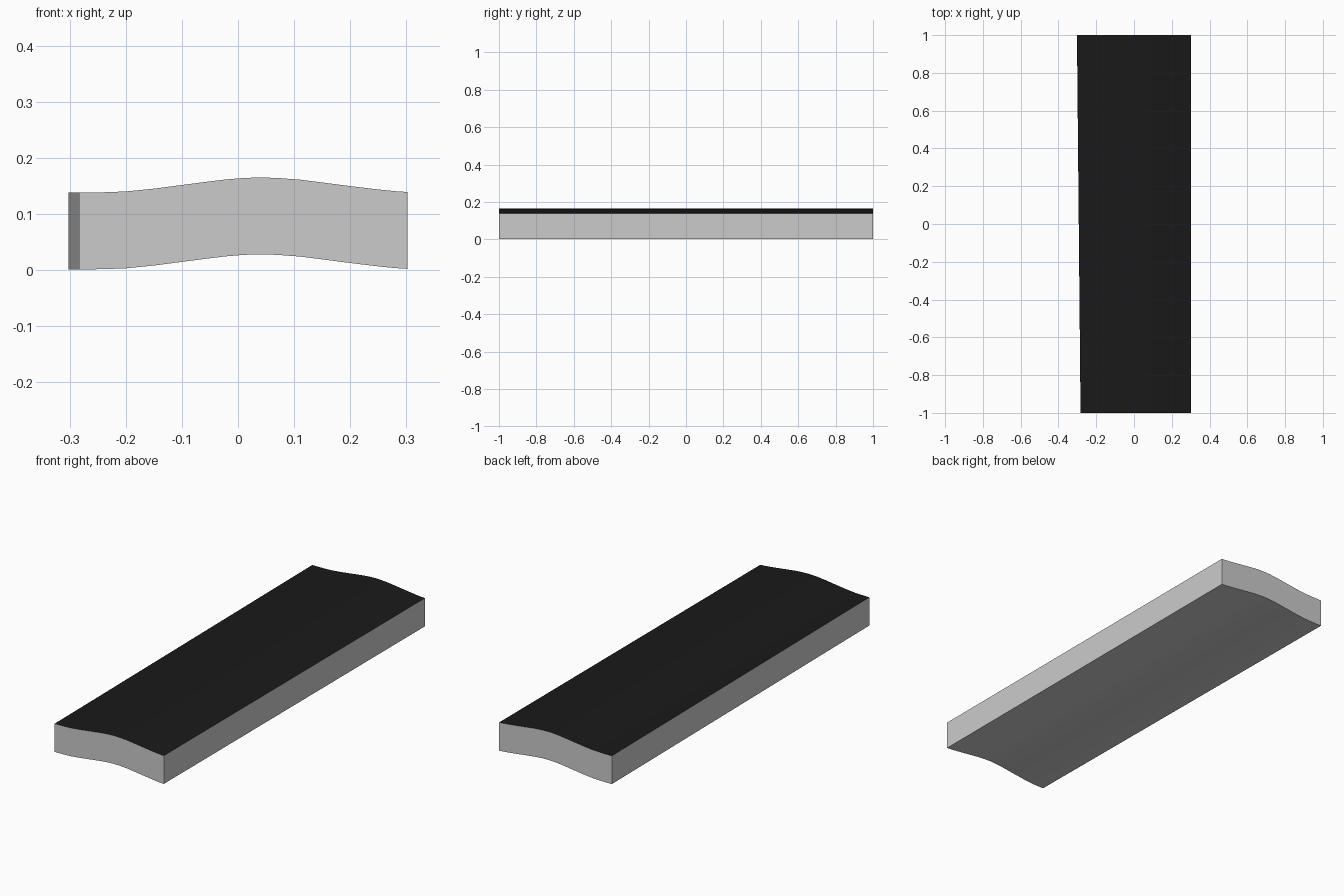
import bpy, bmesh

if "Cube" in bpy.data.objects:
    bpy.data.objects.remove(bpy.data.objects["Cube"])

THICK = 0.137
LEFT_BACK, LEFT_FRONT = -0.302, -0.283

# Wavy top profile (x, z); the underside repeats it lower down
profile = [(-0.302, 0.138), (-0.24, 0.1385), (-0.2, 0.140), (-0.15, 0.145),
           (-0.1, 0.1515), (-0.05, 0.158), (-0.02, 0.1615), (0.01, 0.164),
           (0.04, 0.165), (0.07, 0.164), (0.11, 0.161), (0.15, 0.156),
           (0.2, 0.1495), (0.25, 0.1435), (0.28, 0.1405), (0.302, 0.139)]


def row(bm, y, left, drop):
    """One profile line across the slab, with the left end trimmed to its taper."""
    return [bm.verts.new((max(x, left), y, z - drop)) for x, z in profile]


bm = bmesh.new()
top_f, top_b = row(bm, -1, LEFT_FRONT, 0), row(bm, 1, LEFT_BACK, 0)
bot_f, bot_b = row(bm, -1, LEFT_FRONT, THICK), row(bm, 1, LEFT_BACK, THICK)

# Top and underside strips
for i in range(len(profile) - 1):
    face = bm.faces.new((top_f[i], top_f[i + 1], top_b[i + 1], top_b[i]))
    face.material_index = 1
    bm.faces.new((bot_f[i], bot_b[i], bot_b[i + 1], bot_f[i + 1]))

# End faces and long sides
bm.faces.new(bot_f + top_f[::-1])
bm.faces.new(top_b + bot_b[::-1])
bm.faces.new((bot_f[0], top_f[0], top_b[0], bot_b[0]))
bm.faces.new((bot_f[-1], bot_b[-1], top_b[-1], top_f[-1]))
bmesh.ops.recalc_face_normals(bm, faces=bm.faces)

mesh = bpy.data.meshes.new("wavy_slab")
bm.to_mesh(mesh)
bm.free()

# Grey body, black top surface
for name, shade in (("body_grey", 0.8), ("top_black", 0.01)):
    mat = bpy.data.materials.new(name)
    mat.diffuse_color = (shade, shade, shade, 1)
    mat.use_nodes = True
    mat.node_tree.nodes["Principled BSDF"].inputs["Base Color"].default_value = mat.diffuse_color
    mesh.materials.append(mat)

slab = bpy.data.objects.new("wavy_slab", mesh)
bpy.context.collection.objects.link(slab)
bpy.context.view_layer.objects.active = slab
slab.select_set(True)
bpy.ops.object.shade_smooth_by_angle()
